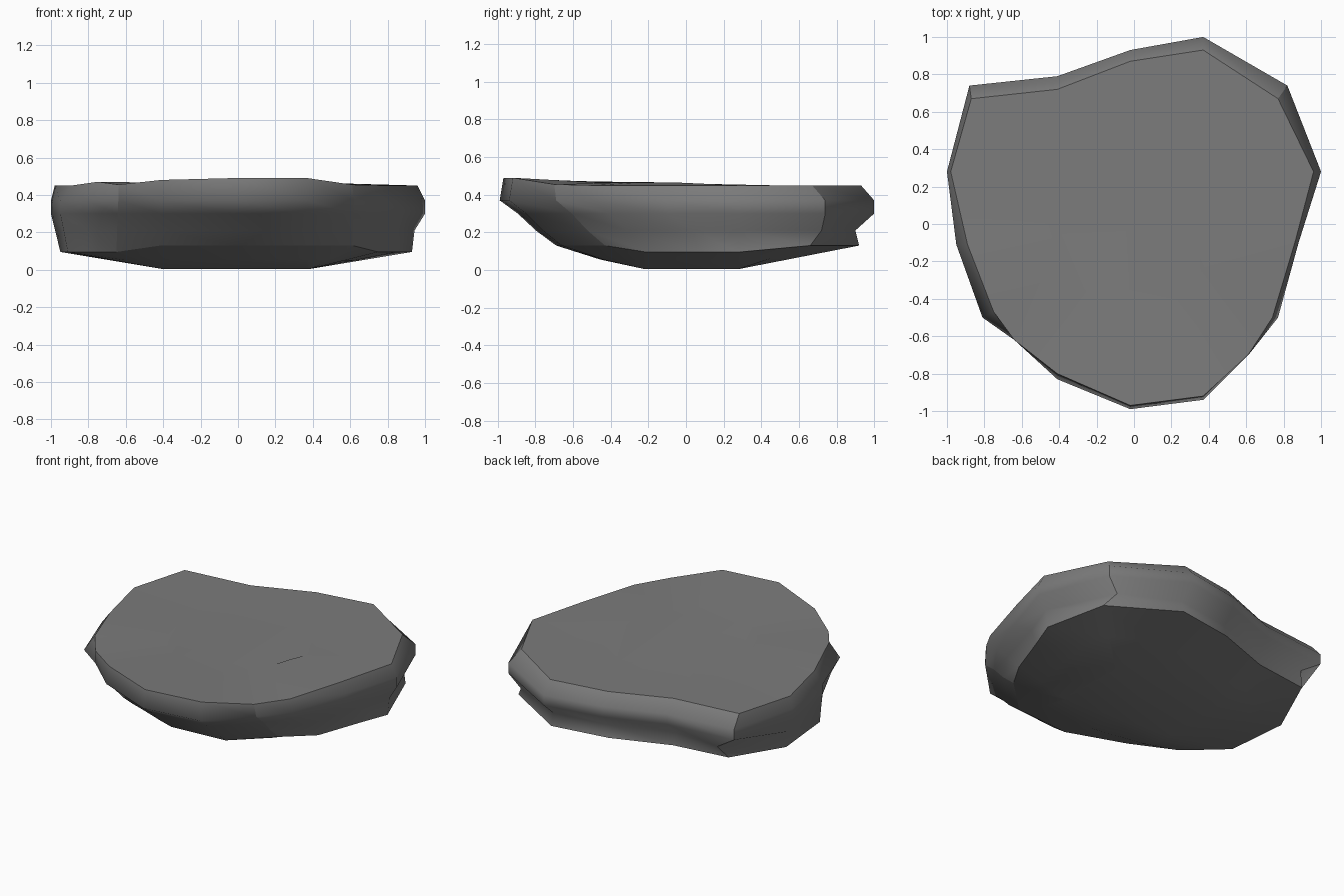
import bpy
import bmesh

# Remove the default object
default = bpy.data.objects.get("Cube")
if default:
    bpy.data.objects.remove(default, do_unlink=True)

# Columns around the stone: widest outline, top rim and bottom rim
outline = [(-.02, -.99), (.37, -.94), (.62, -.69), (.77, -.5), (.88, -.1), (1, .28),
           (.82, .74), (.37, 1), (-.02, .93), (-.41, .79), (-.88, .74), (-1, .28),
           (-.95, -.11), (-.81, -.5), (-.64, -.62), (-.41, -.83)]
top_rim = [(-.02, -.97, .49), (.37, -.92, .49), (.61, -.7, .455), (.74, -.5, .45),
           (.86, -.1, .45), (.96, .28, .45), (.77, .67, .45), (.37, .93, .45),
           (-.02, .87, .45), (-.41, .72, .45), (-.87, .67, .45), (-.98, .28, .45),
           (-.89, -.11, .45), (-.75, -.47, .47), (-.64, -.62, .455), (-.41, -.8, .48)]
bottom_rim = [(-.02, -.69), (.37, -.66), (.61, -.43), (.75, -.21), (.85, .07), (.93, .28),
              (.8, .66), (.37, .92), (-.02, .86), (-.41, .72), (-.79, .67), (-.95, .28),
              (-.91, -.14), (-.78, -.26), (-.65, -.37), (-.41, -.55)]
count = len(outline)
rear_corners = (6, 10)
front_corners = (2, 14)


def blend(a, b, t):
    return tuple(p + (q - p) * t for p, q in zip(a, b))


def side_ring(z, front, left, right, back):
    """Ring between the widest outline and the bottom rim, varying by direction."""
    ring = []
    for wide, low in zip(outline, bottom_rim):
        if wide[1] < -.3:
            t = front
        elif wide[1] > .5:
            t = back
        else:
            t = left if wide[0] > 0 else right
        ring.append((*blend(wide, low, t), z))
    return ring


def clamp(v, low, high):
    return max(low, min(high, v))


# Horizontal rings, from the crown down to the underside
crown = [(x * .5, y * .5, .465 if y < .2 else .45) for x, y, z in top_rim]
waist = side_ring(.21, .64, .8, .45, 1.25)
for i in rear_corners:
    waist[i] = (.74 if outline[i][0] > 0 else -.74, .72, .21)
low_rim = [(x, y, .13 if abs(y) > .4 else .095) for x, y in bottom_rim]
belly = [(clamp(x, -.41, .39), clamp(y, -.22, .28), .005) for x, y in bottom_rim]
under = [blend(a, b, .5) for a, b in zip(low_rim, belly)]
under = [(x, y, z - (.012 if y < -.3 else 0)) for x, y, z in under]
rings = [crown, top_rim, side_ring(.37, 0, 0, 0, 0), side_ring(.3, .32, 0, 0, 0),
         waist, low_rim, under, belly]
TOP, LOW = 1, 5

# Skin the rings into one closed stone
bm = bmesh.new()
verts = [[bm.verts.new(p) for p in ring] for ring in rings]
for upper, lower in zip(verts, verts[1:]):
    for i in range(count):
        j = (i + 1) % count
        bm.faces.new((upper[i], lower[i], lower[j], upper[j]))
bm.faces.new(verts[0])
bm.faces.new(reversed(verts[-1]))
for face in bm.faces:
    face.smooth = True

# Crisp rims and corners, soft flanks
for ring in (verts[TOP], verts[LOW]):
    for i in range(count):
        bm.edges.get((ring[i], ring[(i + 1) % count])).smooth = False
for corner in rear_corners + front_corners:
    for level in range(TOP, LOW):
        bm.edges.get((verts[level][corner], verts[level + 1][corner])).smooth = False
bmesh.ops.remove_doubles(bm, verts=bm.verts, dist=.001)
bmesh.ops.recalc_face_normals(bm, faces=bm.faces)

mesh = bpy.data.meshes.new("flat_stone")
bm.to_mesh(mesh)
bm.free()
stone = bpy.data.objects.new("flat_stone", mesh)
bpy.context.collection.objects.link(stone)

# Plain grey stone
grey = bpy.data.materials.new("stone_grey")
grey.use_nodes = True
colour = (.2, .2, .2, 1)
grey.diffuse_color = colour
shader = grey.node_tree.nodes["Principled BSDF"]
shader.inputs["Base Color"].default_value = colour
shader.inputs["Roughness"].default_value = .9
mesh.materials.append(grey)
